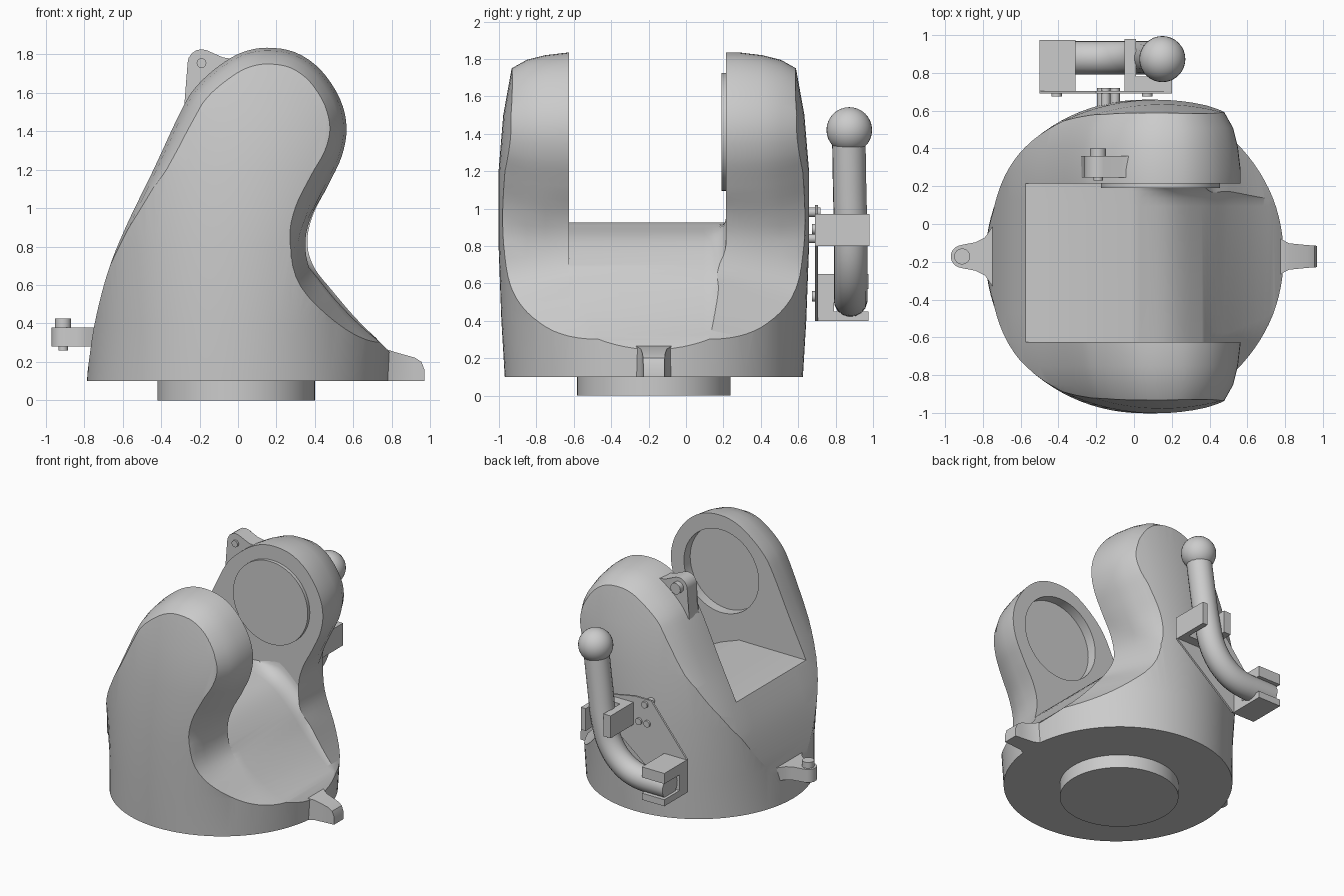
import bpy, bmesh, math
from mathutils import Vector, Matrix

if "Cube" in bpy.data.objects:
    bpy.data.objects.remove(bpy.data.objects["Cube"], do_unlink=True)

grey = bpy.data.materials.new("plain_grey")
grey.use_nodes = True
grey.diffuse_color = (0.6, 0.6, 0.6, 1)
grey.node_tree.nodes["Principled BSDF"].inputs["Base Color"].default_value = (0.6, 0.6, 0.6, 1)
YC = -0.172  # centre line of the body in y


def finish(name, bm, angle=30):
    bmesh.ops.recalc_face_normals(bm, faces=bm.faces[:])
    if bm.calc_volume(signed=True) < 0:
        bmesh.ops.reverse_faces(bm, faces=bm.faces[:])
    me = bpy.data.meshes.new(name)
    bm.to_mesh(me)
    bm.free()
    me.materials.append(grey)
    ob = bpy.data.objects.new(name, me)
    bpy.context.collection.objects.link(ob)
    smooth(ob, angle)
    return ob


def smooth(ob, angle=30):
    bpy.ops.object.select_all(action='DESELECT')
    ob.select_set(True)
    bpy.context.view_layer.objects.active = ob
    bpy.ops.object.shade_smooth_by_angle(angle=math.radians(angle))


def loft(name, rings, angle=30):
    bm = bmesh.new()
    rows = [[bm.verts.new(p) for p in ring] for ring in rings]
    n = len(rows[0])
    for a, b in zip(rows, rows[1:]):
        for i in range(n):
            j = (i + 1) % n
            bm.faces.new((a[i], a[j], b[j], b[i]))
    caps = [bm.faces.new(rows[0]), bm.faces.new(rows[-1])]
    bmesh.ops.triangulate(bm, faces=caps)
    return finish(name, bm, angle)


def box(name, lo, hi):
    lo, hi = Vector(lo), Vector(hi)
    bm = bmesh.new()
    bmesh.ops.create_cube(bm, size=1, matrix=Matrix.Translation((lo + hi) / 2) @ Matrix.Diagonal((*(hi - lo), 1)))
    return finish(name, bm)


def rod(name, a, b, r, n=32):
    a, b = Vector(a), Vector(b)
    m = Matrix.Translation((a + b) / 2) @ (b - a).to_track_quat('Z', 'Y').to_matrix().to_4x4()
    bm = bmesh.new()
    bmesh.ops.create_cone(bm, cap_ends=True, segments=n, radius1=r, radius2=r, depth=(b - a).length, matrix=m)
    return finish(name, bm)


def slab_y(name, pts, y0, y1):
    return loft(name, [[(x, y, z) for x, z in pts] for y in (y0, y1)])


def clamp(v):
    return max(0, min(1, v))


def spline(pts, steps):
    """Smooth curve through the points."""
    p = [Vector(q) for q in pts]
    p = [2 * p[0] - p[1]] + p + [2 * p[-1] - p[-2]]
    out = []
    for a, b, c, d in zip(p, p[1:], p[2:], p[3:]):
        for k in range(steps):
            t = k / steps
            out.append(0.5 * (2 * b + (c - a) * t + (2 * a - 5 * b + 4 * c - d) * t ** 2
                              + (3 * b - a - 3 * c + d) * t ** 3))
    return out + [p[-2]]


def boolean(ob, cutter, op):
    """Cut with the first solver that leaves the body at its full height."""
    cutter.hide_render = True
    mod = ob.modifiers.new("cut", 'BOOLEAN')
    mod.object, mod.operation = cutter, op
    for solver in ('EXACT', 'MANIFOLD', 'FLOAT'):
        mod.solver = solver
        bpy.context.view_layer.update()
        result = ob.evaluated_get(bpy.context.evaluated_depsgraph_get())
        zs = [v.co.z for v in result.data.vertices]
        if zs and min(zs) < .15 and max(zs) > 1.7:
            ob.data = bpy.data.meshes.new_from_object(result)
            break
    ob.modifiers.remove(mod)
    bpy.data.objects.remove(cutter, do_unlink=True)


# Barrel-shaped outer shell: z, centre x, x radius, y radius
shell = [(0.1, 0, .785, .797), (.4, .01, .79, .815), (.8, .05, .87, .83), (1.2, .12, .98, .83),
         (1.5, .15, 1, .805), (1.75, .15, 1, .76), (1.9, .15, 1, .72)]
body = loft("yoke_body", [[(cx + rx * math.cos(t), YC + ry * math.sin(t), z)
                           for t in (math.tau * i / 96 for i in range(96))]
                          for z, cx, rx, ry in shell])

# Leaning side outline, drawn in towards both outer ends
outline = spline([(-.83, -.1), (-.79, .1), (-.75, .38), (-.68, .66), (-.585, .9), (-.44, 1.2),
                  (-.3, 1.5), (-.22, 1.63), (-.1, 1.74), (.02, 1.81), (.15, 1.835), (.3, 1.81), (.43, 1.72),
                  (.53, 1.57), (.565, 1.42), (.54, 1.27), (.47, 1.12), (.4, .97), (.375, .83), (.41, .69),
                  (.5, .58), (.62, .43), (.77, .27), (.92, .11), (1.1, -.1)], 4)


def inset(s, d):
    """Outline moved inwards by d, and further at the hollow foot of the arm."""
    out = []
    for i, p in enumerate(outline):
        t = (outline[min(i + 1, len(outline) - 1)] - outline[max(i - 1, 0)]).normalized()
        foot = clamp((1.1 - p.y) / .5) * clamp(p.x / .3) * .3 * max(0, abs(s) - .3)
        out.append(p + Vector((t.y, -t.x)) * max(d, foot))
    return out


ends = [(.3, 0), (.455, 0), (.58, .015), (.68, .04), (.76, .085), (.9, .15)]
stations = [(-s, d) for s, d in reversed(ends)] + ends
boolean(body, loft("outline_cutter", [[(p.x, YC + s, p.y) for p in inset(s, d)] for s, d in stations]), 'INTERSECT')

# Saddle between the arms, sweeping up into the back arm on its hollow side
saddle = [(-1.2, .92)] + [tuple(p) for p in spline([(-.01, .925), (.2, .84), (.36, .7), (.5, .53), (.63, .395),
                                                    (.78, .27), (1, .1)], 5)]
R = .12
rings = []
for y in [-.625] + [.215 - R + R * math.sin(math.radians(a)) for a in (0, 20, 40, 60, 75, 90)]:
    lift = R - math.sqrt(max(0, R * R - max(0, y - .215 + R) ** 2))
    rings.append([(x, y, z + lift * clamp(x / .2)) for x, z in saddle] + [(1.2, y, 2.2), (-1.2, y, 2.2)])
boolean(body, loft("saddle_cutter", rings), 'DIFFERENCE')

# Round pockets in the inner faces of the arms
for y0, y1 in ((-.7, -.6), (.19, .29)):
    boolean(body, rod("pocket_cutter", (.14, y0, 1.41), (.14, y1, 1.41), .315, 64), 'DIFFERENCE')
smooth(body, 30)

# Turntable disc under the body
rod("base_disc", (-.01, YC, 0), (-.01, YC, .11), .41, 64)

# Side lug with its pin
half = [(-.74, .17), (-.79, .1), (-.84, .075), (-.91, .062)]
tip = [(-.91 - .06 * math.sin(t), .06 * math.cos(t)) for t in (math.pi * i / 12 for i in range(1, 12))]
lug = half + tip + [(x, -y) for x, y in reversed(half)]
loft("side_lug", [[(x, YC + y, z) for x, y in lug] for z in (.28, .38)])
rod("side_pin", (-.91, YC, .26), (-.91, YC, .4), .025)
rod("side_pin_head", (-.91, YC, .38), (-.91, YC, .425), .042)

# Tapered tab on the opposite side: x, half width, top height
tab = [(.7, .13, .27), (.765, .1, .268), (.82, .07, .25), (.92, .06, .222), (.955, .058, .2), (.97, .056, .16)]
loft("side_tab", [[(x, YC - w, .1), (x, YC + w, .1), (x, YC + w, h), (x, YC - w, h)] for x, w, h in tab])

# Ear with a bolt on top of the back arm
ear = [(-.28, 1.53), (-.265, 1.62), (-.262, 1.76)]
ear += [(-.19 - .072 * math.cos(t), 1.755 + .072 * math.sin(t)) for t in (math.pi * i / 8 for i in range(1, 6))]
ear += [(-.08, 1.785), (-.02, 1.775), (-.12, 1.68), (-.2, 1.55)]
slab_y("arm_ear", ear, .245, .36)
rod("ear_bolt", (-.19, .23, 1.755), (-.19, .37, 1.755), .025)
rod("ear_bolt_head", (-.19, .36, 1.755), (-.19, .4, 1.755), .042)

# Bent lever with a ball knob
curve = bpy.data.curves.new("lever", 'CURVE')
curve.dimensions = '3D'
curve.bevel_depth, curve.bevel_resolution, curve.use_fill_caps = .09, 6, True
path = spline([(.15, .87, 1.4), (.11, .875, 1.1), (.08, .88, .9), (.03, .88, .72), (-.07, .88, .59),
               (-.22, .88, .52), (-.48, .88, .51)], 5)
sp = curve.splines.new('POLY')
sp.points.add(len(path) - 1)
for q, p in zip(sp.points, path):
    q.co = (*p, 1)
curve.materials.append(grey)
bpy.context.collection.objects.link(bpy.data.objects.new("lever", curve))
bm = bmesh.new()
bmesh.ops.create_uvsphere(bm, u_segments=32, v_segments=16, radius=.122, matrix=Matrix.Translation((.15, .873, 1.42)))
finish("lever_knob", bm, 60)

# Mounting plate with spacers and bolt heads
slab_y("lever_plate", [(-.5, .4), (-.3, .4), (.2, .8), (.2, .97), (-.06, 1.02), (-.2, 1.02), (-.5, .65)], .69, .705)
for x, z in ((-.15, .98), (-.1, .84), (-.17, .84)):
    rod("plate_spacer", (x, .62, z), (x, .72, z), .025, 16)
for x, z in ((-.41, .53), (.07, .89)):
    rod("bracket_bolt", (x, .675, z), (x, .7, z), .028, 16)

# Upper and lower U-shaped clips around the lever
box("upper_clip_web", (-.05, .7, .8), (.2, .78, .97))
box("upper_clip_jaw", (-.05, .7, .8), (.01, .98, .97))
box("upper_clip_jaw", (.16, .7, .8), (.2, .98, .97))
box("lower_clip_web", (-.5, .7, .4), (-.31, .79, .65))
box("lower_clip_jaw", (-.5, .7, .57), (-.31, .975, .65))
box("lower_clip_jaw", (-.5, .7, .4), (-.31, .975, .45))
